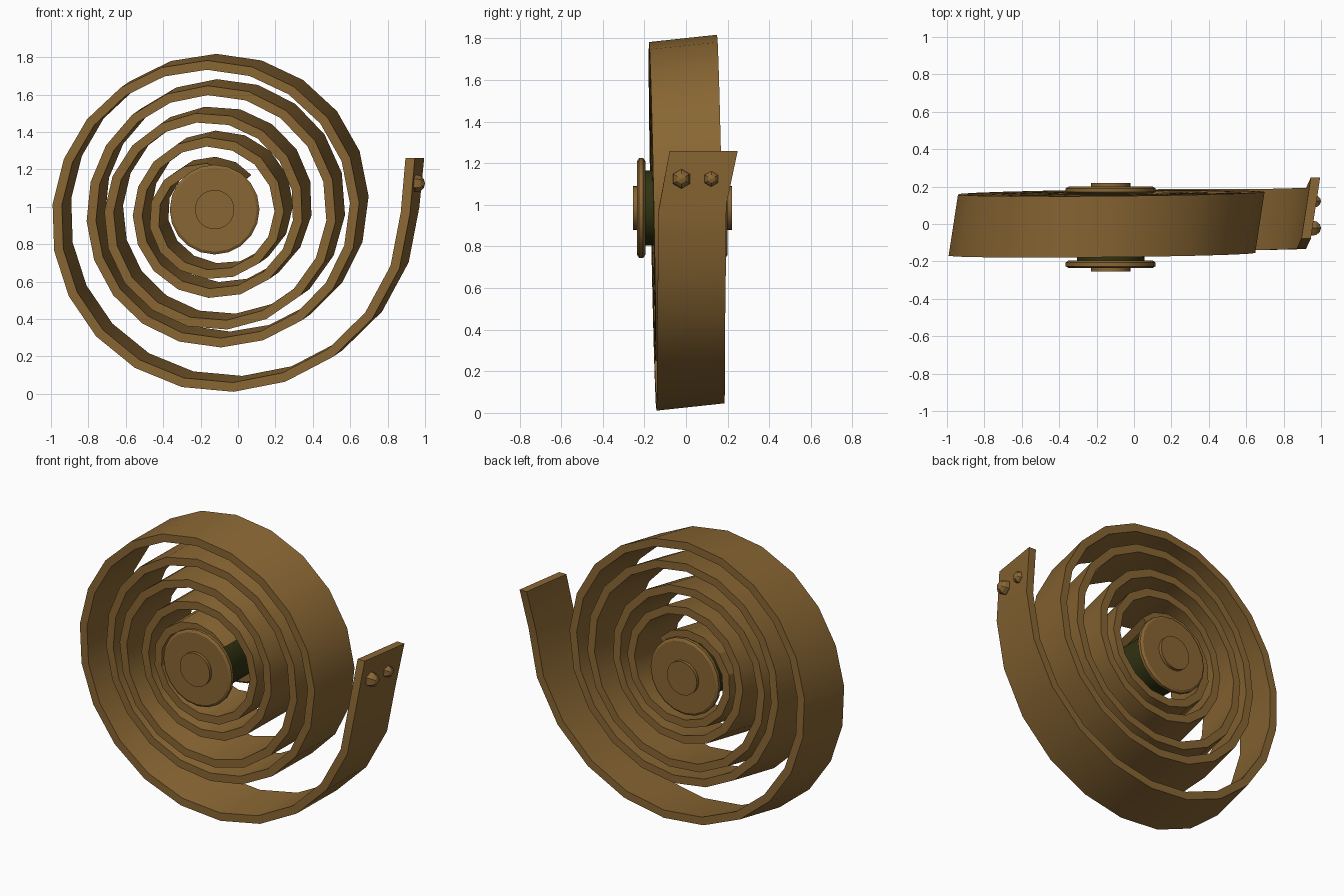
import bpy, bmesh, math
from mathutils import Vector

if "Cube" in bpy.data.objects:
    bpy.data.objects.remove(bpy.data.objects["Cube"])

def material(name, col):
    m = bpy.data.materials.new(name)
    m.diffuse_color = (*col, 1)
    m.use_nodes = True
    m.node_tree.nodes["Principled BSDF"].inputs["Base Color"].default_value = m.diffuse_color
    return m

BRASS = material("aged_brass", (0.25, 0.133, 0.033))
DARK = material("dark_olive", (0.03, 0.033, 0.006))
CX, CZ = -0.125, 0.985

def finish(bm, name, mat, smooth=None):
    bmesh.ops.recalc_face_normals(bm, faces=bm.faces)
    me = bpy.data.meshes.new(name)
    bm.to_mesh(me)
    bm.free()
    ob = bpy.data.objects.new(name, me)
    bpy.context.collection.objects.link(ob)
    me.materials.append(mat)
    if smooth:
        bpy.context.view_layer.objects.active = ob
        ob.select_set(True)
        bpy.ops.object.shade_smooth_by_angle(angle=math.radians(smooth))
        ob.select_set(False)
    return ob

def lathe(name, profile, mat, n):
    """Turn (radius, y) points around the hub axis."""
    bm = bmesh.new()
    rings = [[bm.verts.new((CX + r * math.cos(2 * math.pi * i / n), y,
                            CZ + r * math.sin(2 * math.pi * i / n)))
              for i in range(n)] for r, y in profile]
    for a, b in zip(rings, rings[1:]):
        for i in range(n):
            j = (i + 1) % n
            bm.faces.new((a[i], a[j], b[j], b[i]))
    bm.faces.new(rings[0])
    bm.faces.new(rings[-1])
    return finish(bm, name, mat, 25)

# Spiral radius at each quarter turn: right, bottom, left, top, ...
RADII = [1.045, .93, .82, .79, .773, .693, .635, .655, .65, .60, .54, .51,
         .4725, .43, .3875, .38, .37, .33, .30, .238, .20]

def radius(t):
    """Catmull-Rom through the quarter-turn radii, t in quarter turns."""
    if t < 0:
        return RADII[0] - t * 0.375
    i = min(int(t), len(RADII) - 2)
    f = t - i
    p = [RADII[min(max(k, 0), len(RADII) - 1)] for k in range(i - 1, i + 3)]
    return 0.5 * (2 * p[1] + (p[2] - p[0]) * f
                  + (2 * p[0] - 5 * p[1] + 4 * p[2] - p[3]) * f * f
                  + (3 * p[1] - p[0] - 3 * p[2] + p[3]) * f ** 3)

def point(t):
    a = -t * math.pi / 2
    x, z = CX + radius(t) * math.cos(a), CZ + radius(t) * math.sin(a)
    y = 0.003 - 0.02 * (z - CZ) + 0.01 * x
    # free end swings backwards
    if t < 0:
        y += 0.018 + 0.06 * (-t / 0.16)
    elif t < 0.45:
        y += 0.018 * (1 - t / 0.45)
    return Vector((x, y, z))

# Spiral spring strip, leaning width direction
bm = bmesh.new()
ts = [-0.16, 0.0]
END = 19.5
while ts[-1] < END:
    sides = 22 - 8 * ts[-1] / END
    ts.append(min(END, ts[-1] + 4 / sides))
rings = []
for t in ts:
    p = point(t)
    d = point(t + 0.02) - point(t - 0.02)
    n = Vector((-d.z, 0, d.x)).normalized() * 0.025
    w = Vector((0.05, 0.327, 0.035 if t >= 0 else 0)) / 2
    if t < 0:
        n = Vector((0.025, 0, 0))
    rings.append([bm.verts.new(p + v) for v in (n - w, n + w, -n + w, -n - w)])
for a, b in zip(rings, rings[1:]):
    for i in range(4):
        j = (i + 1) % 4
        bm.faces.new((a[i], a[j], b[j], b[i]))
bm.faces.new(rings[0])
bm.faces.new(rings[-1])
finish(bm, "spiral_spring", BRASS, 25)

# Hub: dark drum, two chamfered flanges, axle pin
lathe("hub_drum", [(.18, -.2), (.18, .18)], DARK, 16)
lathe("front_flange", [(.225, -.235), (.24, -.226), (.24, -.206), (.225, -.195)], BRASS, 20)
lathe("back_flange", [(.225, .2), (.24, .191), (.24, .172), (.225, .163)], BRASS, 20)
lathe("axle_pin", [(.105, -.255), (.105, .22)], BRASS, 32)

# Rivets on the free end
for i, (x, y, r) in enumerate([(.953, -.022, .047), (.961, .122, .039)]):
    bm = bmesh.new()
    bmesh.ops.create_uvsphere(bm, u_segments=6, v_segments=6, radius=r)
    for v in bm.verts:
        v.co = Vector((v.co.z + x, v.co.x + y, v.co.y + 1.125))
    finish(bm, f"rivet_{i + 1}", BRASS)
